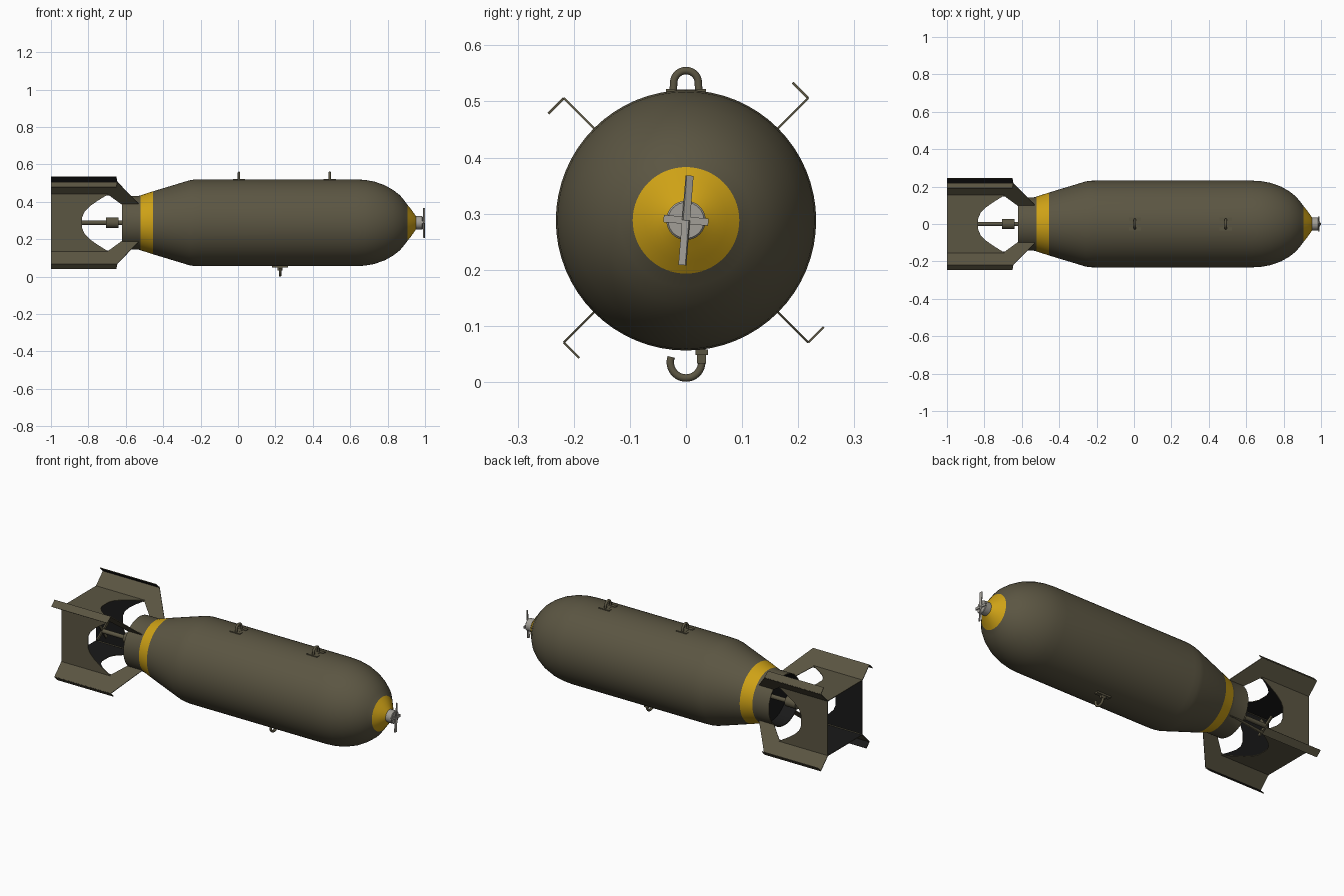
import bpy, bmesh, math
from mathutils import Matrix, Vector

if "Cube" in bpy.data.objects:
    bpy.data.objects.remove(bpy.data.objects["Cube"])

ZC = 0.288  # height of the long axis


def material(name, col):
    m = bpy.data.materials.new(name)
    m.diffuse_color = (*col, 1)
    m.use_nodes = True
    m.node_tree.nodes["Principled BSDF"].inputs["Base Color"].default_value = m.diffuse_color
    return m


OLIVE = material("olive", (0.105, 0.092, 0.055))
YELLOW = material("yellow", (0.62, 0.36, 0.008))
GREY = material("grey metal", (0.36, 0.345, 0.31))
BLACK = material("dark inside", (0.01, 0.01, 0.01))


def finish(name, bm, mats, smooth=True):
    me = bpy.data.meshes.new(name)
    bm.to_mesh(me)
    bm.free()
    ob = bpy.data.objects.new(name, me)
    bpy.context.collection.objects.link(ob)
    for m in mats:
        me.materials.append(m)
    if smooth:
        bpy.ops.object.select_all(action='DESELECT')
        ob.select_set(True)
        bpy.context.view_layer.objects.active = ob
        bpy.ops.object.shade_smooth_by_angle(angle=math.radians(30))
    return ob


def lathe(name, profile, mats, rule=None, n=64):
    """Turn (x, radius) points around the long axis; rule picks a colour per segment."""
    bm = bmesh.new()
    rings = []
    for x, r in profile:
        if r == 0:
            rings.append([bm.verts.new((x, 0, ZC))] * n)
        else:
            rings.append([bm.verts.new((x, r * math.cos(2 * math.pi * i / n),
                                        ZC + r * math.sin(2 * math.pi * i / n))) for i in range(n)])
    for s, (a, b) in enumerate(zip(rings, rings[1:])):
        for i in range(n):
            j = (i + 1) % n
            f = bm.faces.new(list(dict.fromkeys((a[i], a[j], b[j], b[i]))))
            if rule:
                f.material_index = rule(s, (profile[s][0] + profile[s + 1][0]) / 2)
    bmesh.ops.recalc_face_normals(bm, faces=bm.faces)
    return finish(name, bm, mats)


def sheet(name, pts, to_world, mats=(OLIVE,)):
    """Thin plate from a 2D outline; the inner side takes the second material."""
    bm = bmesh.new()
    low = [bm.verts.new(to_world(a, b, -0.002)) for a, b in pts]
    top = [bm.verts.new(to_world(a, b, 0.002)) for a, b in pts]
    inner = bm.faces.new(low)
    bm.faces.new(top)
    for i in range(len(pts)):
        j = (i + 1) % len(pts)
        bm.faces.new((low[i], low[j], top[j], top[i]))
    inner.material_index = len(mats) - 1
    bmesh.ops.recalc_face_normals(bm, faces=bm.faces)
    return finish(name, bm, mats, False)


def box(name, loc, size, mat, rot=Matrix.Identity(4)):
    bm = bmesh.new()
    bmesh.ops.create_cube(bm, size=1, matrix=Matrix.Translation(loc) @ rot @ Matrix.Diagonal((*size, 1)))
    return finish(name, bm, [mat], False)


def tube(name, pts, r):
    cu = bpy.data.curves.new(name, 'CURVE')
    cu.dimensions = '3D'
    cu.bevel_depth, cu.bevel_resolution, cu.use_fill_caps = r, 3, True
    sp = cu.splines.new('POLY')
    sp.points.add(len(pts) - 1)
    for p, c in zip(sp.points, pts):
        p.co = (*c, 1)
    cu.materials.append(OLIVE)
    ob = bpy.data.objects.new(name, cu)
    bpy.context.collection.objects.link(ob)
    bpy.ops.object.select_all(action='DESELECT')
    ob.select_set(True)
    bpy.context.view_layer.objects.active = ob
    bpy.ops.object.convert(target='MESH')
    bpy.ops.object.shade_smooth_by_angle(angle=math.radians(40))


# Body: hollow tail sleeve, cone, cylinder and rounded nose
body = [(-0.54, 0), (-0.54, 0.138), (-0.62, 0.138), (-0.62, 0.143), (-0.535, 0.143), (-0.52, 0.147),
        (-0.455, 0.168), (-0.26, 0.227), (-0.235, 0.231), (-0.2, 0.232), (0.63, 0.232), (0.68, 0.229),
        (0.73, 0.220), (0.786, 0.200), (0.83, 0.175), (0.866, 0.147), (0.89, 0.118), (0.907, 0.095),
        (0.925, 0.073), (0.94, 0.052), (0.952, 0.034), (0.952, 0)]
lathe("body", body, [OLIVE, YELLOW, BLACK],
      lambda s, x: 2 if s < 2 else 1 if x > 0.905 or -0.52 < x < -0.455 else 0)

# Nose fuze with a small propeller
lathe("nose_fuze", [(0.945, 0), (0.945, 0.035), (0.985, 0.035), (0.988, 0.032), (0.988, 0)], [GREY], n=32)
tilt = Matrix.Rotation(-0.08, 4, 'X')
for s in (1, -1):
    twist = Matrix.Rotation(0.35 * s, 4, 'Z')
    off = tilt @ Vector((0, 0, 0.04 * s))
    box("propeller_blade", Vector((0.9935, 0, ZC)) + off, (0.006, 0.013, 0.08), GREY, tilt @ twist)
box("propeller_bar", (0.989, 0, ZC), (0.008, 0.08, 0.013), GREY, tilt)

# Tail fuze: body, shaft and vane
lathe("tail_fuze", [(-0.705, 0), (-0.705, 0.028), (-0.638, 0.028), (-0.638, 0)], [OLIVE], n=32)
lathe("tail_fuze_shaft", [(-0.86, 0), (-0.86, 0.012), (-0.54, 0.012), (-0.54, 0)], [OLIVE], n=24)
for a in (0.6, 0.6 + math.pi / 2):
    box("tail_vane", (-0.85, 0, ZC), (0.008, 0.12, 0.016), OLIVE, Matrix.Rotation(a, 4, 'X'))

# Box tail: four diagonal fins with bent flanges, and four sides with arched cutouts
H, R = 0.155, 0.308
blade = [(-1, 0.215), (-1, R), (-0.645, R), (-0.53, 0.143), (-0.62, 0.138), (-0.69, 0.21)]
flange = [(-1, 0), (-0.645, 0), (-0.65, 0.039), (-1, 0.039)]
arch = [(-0.69, H), (-0.75, 0.118), (-0.79, 0.09), (-0.82, 0.06), (-0.833, 0.03)]
side = [(-1, H)] + arch + [(x, -v) for x, v in reversed(arch)] + [(-1, -H)]


def place(x, u, v, ang):
    c, s = math.cos(ang), math.sin(ang)
    return (x, u * c - v * s, ZC + u * s + v * c)


for k in range(4):
    q = k * math.pi / 2
    d = q + math.pi / 4
    sheet("tail_fin", blade, lambda a, b, c: place(a, b, c, d))
    sheet("fin_flange", flange, lambda a, b, c: place(a, R + c, b, d), (OLIVE, BLACK))
    sheet("tail_box_side", side, lambda a, b, c: place(a, H + c, b, q), (OLIVE, BLACK))

# Two hanging loops on top with base plates
for x in (0.005, 0.49):
    arc = [(x, 0.022 * math.cos(math.pi * i / 14), 0.533 + 0.022 * math.sin(math.pi * i / 14)) for i in range(15)]
    tube("top_lug", [(x, 0.023, 0.512)] + arc + [(x, -0.023, 0.512)], 0.007)
    for s in (1, -1):
        box("lug_base", (x, 0.026 * s, 0.518), (0.066, 0.02, 0.008), OLIVE)
    box("lug_base_centre", (x, 0, 0.518), (0.03, 0.06, 0.006), OLIVE)

# Single open loop underneath
arc = [(0.225, 0.028 * math.cos(math.radians(a)), 0.035 + 0.028 * math.sin(math.radians(a)))
       for a in range(-200, 1, 10)]
tube("bottom_lug", arc + [(0.225, 0.028, 0.062)], 0.007)
box("bottom_lug_base", (0.225, 0.028, 0.053), (0.085, 0.022, 0.01), OLIVE)
box("bottom_lug_neck", (0.225, 0.028, 0.042), (0.028, 0.016, 0.018), OLIVE)
